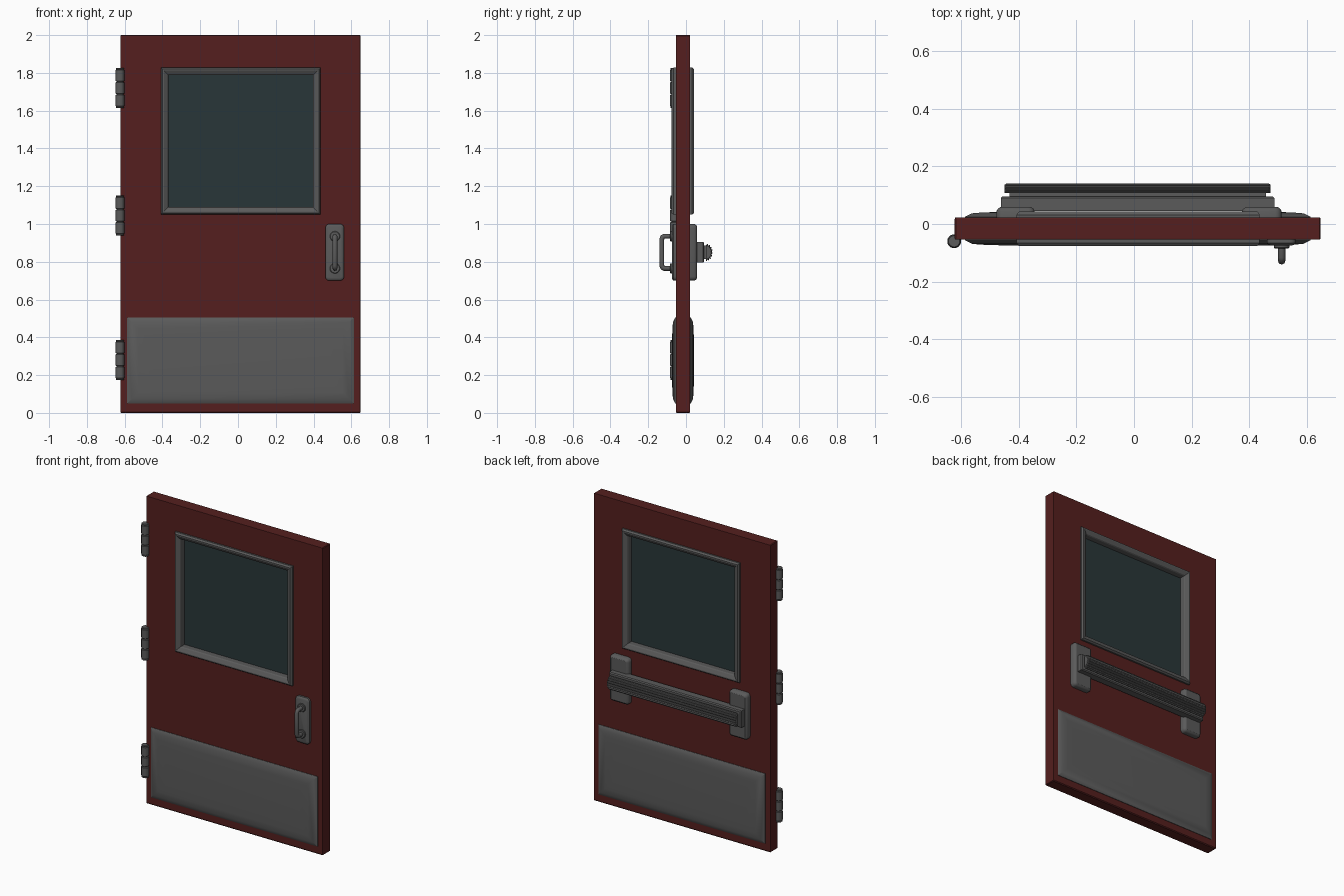
import bpy, bmesh
from math import sin, cos, pi, radians
from mathutils import Matrix

if "Cube" in bpy.data.objects:
    bpy.data.objects.remove(bpy.data.objects["Cube"])


def material(name, rgb):
    m = bpy.data.materials.new(name)
    m.diffuse_color = (*rgb, 1)
    m.use_nodes = True
    m.node_tree.nodes["Principled BSDF"].inputs["Base Color"].default_value = m.diffuse_color
    return m


RED = material("red_paint", (0.090, 0.0137, 0.013))
GLASS = material("dark_glass", (0.022, 0.037, 0.040))
METAL = material("grey_metal", (0.103, 0.103, 0.103))
FRONT, BACK = -0.054, 0.022          # faces of the door slab


def finish(name, bm, mat=METAL, bevel=0, smooth=False):
    bmesh.ops.recalc_face_normals(bm, faces=bm.faces[:])
    me = bpy.data.meshes.new(name)
    bm.to_mesh(me)
    bm.free()
    ob = bpy.data.objects.new(name, me)
    bpy.context.collection.objects.link(ob)
    me.materials.append(mat)
    if bevel:
        mod = ob.modifiers.new("bevel", 'BEVEL')
        mod.width, mod.segments = bevel, 1
    if smooth:
        bpy.ops.object.select_all(action='DESELECT')
        ob.select_set(True)
        bpy.context.view_layer.objects.active = ob
        bpy.ops.object.shade_smooth_by_angle(angle=radians(30))
    return ob


def outline(box, d, r, n=4):
    """Rectangle in x/z inset by d, with optional round corners."""
    x0, x1, z0, z1 = box[0] + d, box[1] - d, box[2] + d, box[3] - d
    if not r:
        return [(x0, z0), (x1, z0), (x1, z1), (x0, z1)]
    r = max(r - d, 0.003)
    pts = []
    for k, (cx, cz) in enumerate([(x1 - r, z1 - r), (x0 + r, z1 - r),
                                  (x0 + r, z0 + r), (x1 - r, z0 + r)]):
        for i in range(n + 1):
            a = (k + i / n) * pi / 2
            pts.append((cx + r * cos(a), cz + r * sin(a)))
    return pts


def skin(bm, rings, closed=False):
    n = len(rings[0])
    pairs = list(zip(rings, rings[1:])) + ([(rings[-1], rings[0])] if closed else [])
    for a, b in pairs:
        for i in range(n):
            j = (i + 1) % n
            bm.faces.new((a[i], a[j], b[j], b[i]))
    if not closed:
        bm.faces.new(rings[0])
        bm.faces.new(rings[-1])


def stack(name, box, layers, r=0, closed=False, **kw):
    """Loft of inset outlines; each layer is (inset, y)."""
    bm = bmesh.new()
    skin(bm, [[bm.verts.new((x, y, z)) for x, z in outline(box, d, r)]
              for d, y in layers], closed)
    return finish(name, bm, **kw)


def cylinder(bm, loc, r, depth, sides, along_y=False):
    m = Matrix.Translation(loc)
    if along_y:
        m = m @ Matrix.Rotation(pi / 2, 4, 'X')
    bmesh.ops.create_cone(bm, cap_ends=True, segments=sides, radius1=r,
                          radius2=r, depth=depth, matrix=m)


# Door slab with a window opening
win = (-0.408, 0.437, 1.05, 1.828)
bm = bmesh.new()
hole = outline(win, 0.015, 0)
edge = outline((-0.623, 0.648, 0, 2), 0, 0)
skin(bm, [[bm.verts.new((x, y, z)) for x, z in pts] for pts, y in
          [(edge, FRONT), (hole, FRONT), (hole, BACK), (edge, BACK)]], True)
finish("door_slab", bm, RED, bevel=0.004)

# Window frame and glass
stack("window_frame", win,
      [(0, -0.066), (0.008, -0.077), (0.016, -0.077), (0.036, -0.066),
       (0.04, -0.058), (0.04, 0.025), (0.036, 0.032), (0.016, 0.043),
       (0.008, 0.043), (0, 0.032)], closed=True)
stack("window_glass", win, [(0.034, -0.024), (0.034, -0.008)], mat=GLASS)

# Kick plates and hardware plates, one per side
for side, y, s in (("front", FRONT, -1), ("back", BACK, 1)):
    stack("kick_plate_" + side, (-0.587, 0.613, 0.05, 0.505),
          [(0, y - s * 0.005), (0, y + s * 0.003), (0.024, y + s * 0.015),
           (0.06, y + s * 0.018), (0.12, y + s * 0.02)], smooth=True)
for name, x0, x1, y, s, h in (("handle_plate", 0.462, 0.562, FRONT, -1, 0.021),
                              ("bar_plate_left", -0.478, -0.345, BACK, 1, 0.037),
                              ("bar_plate_right", 0.375, 0.513, BACK, 1, 0.037)):
    stack(name, (x0, x1, 0.70, 1.00),
          [(0, y - s * 0.005), (0, y + s * h * 0.6), (0.005, y + s * h * 0.85),
           (0.014, y + s * h)], r=0.022, smooth=True)

# Pull handle: angular grip swept as a curve, with two round flanges
cu = bpy.data.curves.new("pull_handle", 'CURVE')
cu.dimensions, cu.bevel_depth, cu.bevel_resolution = '3D', 0.013, 2
cu.use_fill_caps = True
path = [(-0.07, 0.765), (-0.115, 0.765), (-0.124, 0.769), (-0.128, 0.78)]
path += [(y, 1.70 - z) for y, z in reversed(path)]
sp = cu.splines.new('POLY')
sp.points.add(len(path) - 1)
for p, (y, z) in zip(sp.points, path):
    p.co = (0.513, y, z, 1)
cu.materials.append(METAL)
bpy.context.collection.objects.link(bpy.data.objects.new("pull_handle", cu))
bm = bmesh.new()
for z in (0.765, 0.935):
    cylinder(bm, (0.513, -0.078, z), 0.027, 0.014, 20, True)
finish("handle_flanges", bm, bevel=0.003, smooth=True)

# Panic bar: housing, neck and ribbed push rail
stack("bar_housing", (-0.463, 0.488, 0.795, 0.905),
      [(0, 0.045), (0, 0.09), (0.006, 0.096)])
stack("bar_neck", (-0.432, 0.458, 0.815, 0.885), [(0, 0.09), (0, 0.115)])
ribs = []
for i in range(36):
    a = -pi / 2 + pi * i / 35
    k = 1 if i % 4 < 2 else 0.87
    ribs.append((0.107 + 0.034 * k * cos(a), 0.85 + 0.046 * k * sin(a)))
bm = bmesh.new()
skin(bm, [[bm.verts.new((x, 0.107 + (y - 0.107) * f, 0.85 + (z - 0.85) * f))
           for y, z in ribs]
          for x, f in ((-0.45, 0.85), (-0.443, 1), (0.468, 1), (0.475, 0.85))])
finish("push_rail", bm)

# Hinges: three knuckles round a pin
for i, zc in enumerate((0.28, 1.045, 1.72)):
    bm = bmesh.new()
    for k in (-1, 0, 1):
        cylinder(bm, (-0.625, -0.06, zc + k * 0.066), 0.025, 0.062, 10)
    cylinder(bm, (-0.625, -0.06, zc), 0.017, 0.2, 10)
    for k in (-1, 1):
        cylinder(bm, (-0.625, -0.06, zc + k * 0.102), 0.023, 0.008, 10)
    finish(f"hinge_{i + 1}", bm, bevel=0.003)
